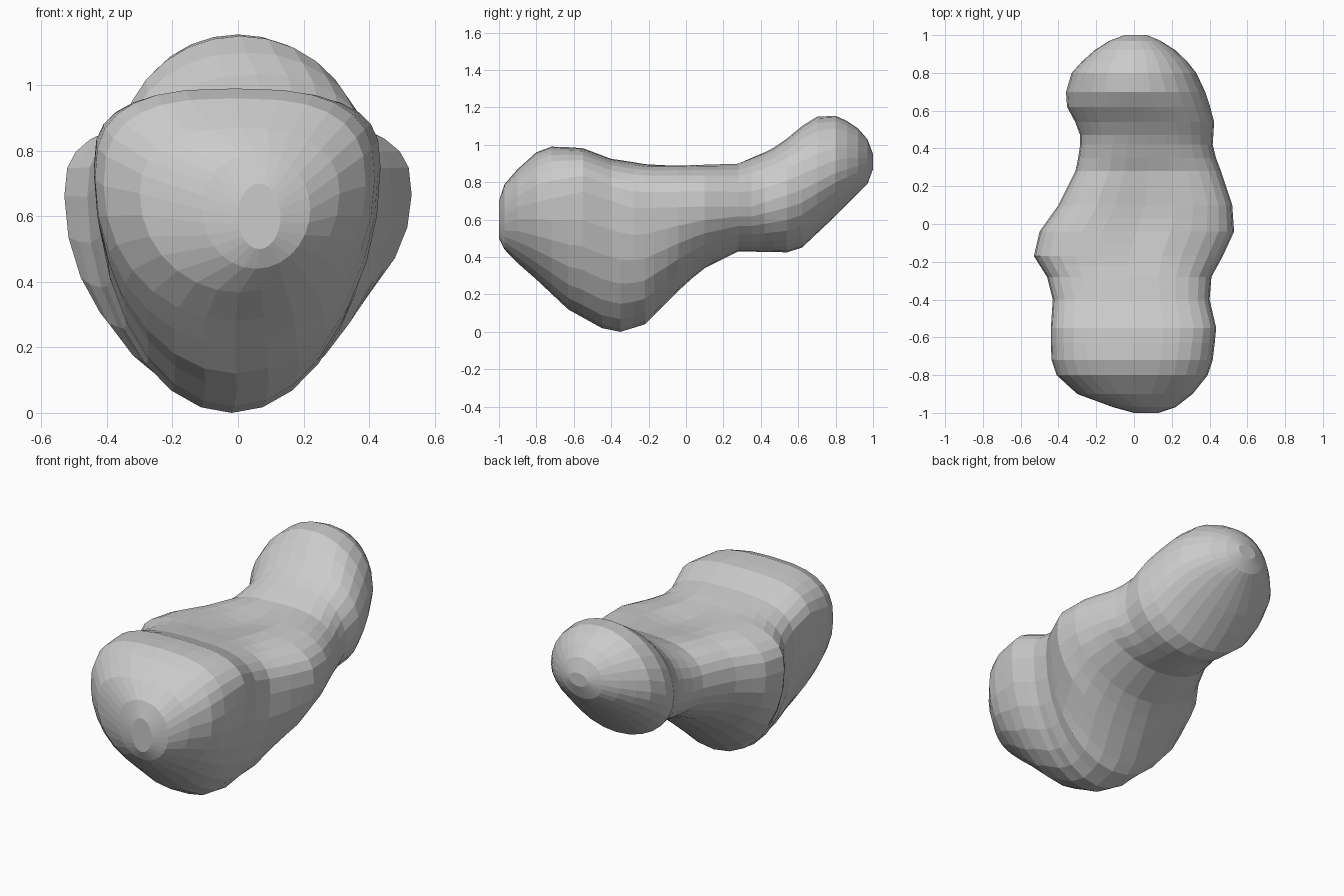
import bpy, bmesh
from math import sin, cos, pi, exp, copysign

if "Cube" in bpy.data.objects:
    bpy.data.objects.remove(bpy.data.objects["Cube"])

# Outline profiles along y, read from the side and top views: (y, value)
TOP = [(-1, .70), (-.97, .79), (-.9, .87), (-.8, .96), (-.72, .99), (-.56, .985), (-.4, .925),
       (-.2, .90), (.28, .905), (.42, .96), (.5, 1.0), (.62, 1.10), (.7, 1.15), (.8, 1.155),
       (.9, 1.11), (.97, 1.03), (1, .95)]
BOTTOM = [(-1, .50), (-.96, .42), (-.8, .28), (-.63, .12), (-.45, .02), (-.35, 0), (-.22, .04),
          (-.1, .16), (0, .26), (.1, .34), (.28, .43), (.54, .425), (.62, .45), (.8, .62),
          (.97, .79), (1, .87)]
LEFT = [(-1, .0), (-.97, -.11), (-.9, -.30), (-.8, -.41), (-.71, -.44), (-.55, -.44), (-.4, -.43),
        (-.28, -.46), (-.17, -.53), (-.04, -.50), (.1, -.40), (.28, -.31), (.4, -.285),
        (.47, -.285), (.55, -.315), (.63, -.36), (.72, -.36), (.8, -.33), (.9, -.24),
        (.97, -.13), (1, -.05)]
RIGHT = [(-1, .13), (-.97, .22), (-.9, .31), (-.8, .39), (-.71, .42), (-.55, .435), (-.4, .40),
         (-.28, .41), (-.17, .47), (-.04, .53), (.1, .52), (.28, .46), (.4, .415), (.47, .42),
         (.55, .425), (.63, .40), (.72, .37), (.8, .33), (.9, .25), (.97, .14), (1, .07)]
WIDEST = [(-1, .60), (-.9, .67), (-.55, .75), (-.28, .66), (.1, .67), (.35, .67), (.6, .75),
          (.8, .85), (1, .91)]
# Squareness of the upper half of each section (2 = ellipse)
SQUARE = [(-1, 2), (-.8, 2.8), (-.5, 3), (.2, 2.8), (.5, 2.3), (.7, 2), (1, 2)]


def at(profile, y):
    for (y0, v0), (y1, v1) in zip(profile, profile[1:]):
        if y <= y1:
            return v0 + (v1 - v0) * (y - y0) / (y1 - y0)
    return profile[-1][1]


def power(v, n):
    return copysign(abs(v) ** (2 / n), v) if abs(v) > 1e-9 else 0


SEGMENTS = 28
STATIONS = [-1, -.97, -.9, -.8, -.72, -.63, -.55, -.45, -.4, -.35, -.28, -.22, -.17, -.1, -.04, .03,
            .1, .19, .28, .35, .42, .47, .54, .62, .7, .8, .86, .92, .97, 1]

# Blobby body: rounded sections lofted from front to back
bm = bmesh.new()
rings = []
for y in STATIONS:
    top, low, left, right, mid = (at(p, y) for p in (TOP, BOTTOM, LEFT, RIGHT, WIDEST))
    n = at(SQUARE, y)
    ring = []
    for i in range(SEGMENTS):
        a = 2 * pi * i / SEGMENTS
        upper = sin(a) > 1e-6
        k = n if upper else 2
        x = (left + right) / 2 + (right - left) / 2 * power(cos(a), k)
        z = mid + (top - mid if upper else mid - low) * power(sin(a), k)
        if upper:  # shallow saddle in the middle of the back
            z -= .04 * exp(-(x / .16) ** 2 - ((y - .03) / .2) ** 2)
        ring.append(bm.verts.new((x, y, z)))
    rings.append(ring)
for r0, r1 in zip(rings, rings[1:]):
    for i in range(SEGMENTS):
        j = (i + 1) % SEGMENTS
        bm.faces.new((r0[i], r0[j], r1[j], r1[i]))
bm.faces.new(rings[0])
bm.faces.new(rings[-1])
bmesh.ops.recalc_face_normals(bm, faces=bm.faces)

mesh = bpy.data.meshes.new("blob_body")
bm.to_mesh(mesh)
bm.free()
body = bpy.data.objects.new("blob_body", mesh)
bpy.context.collection.objects.link(body)
